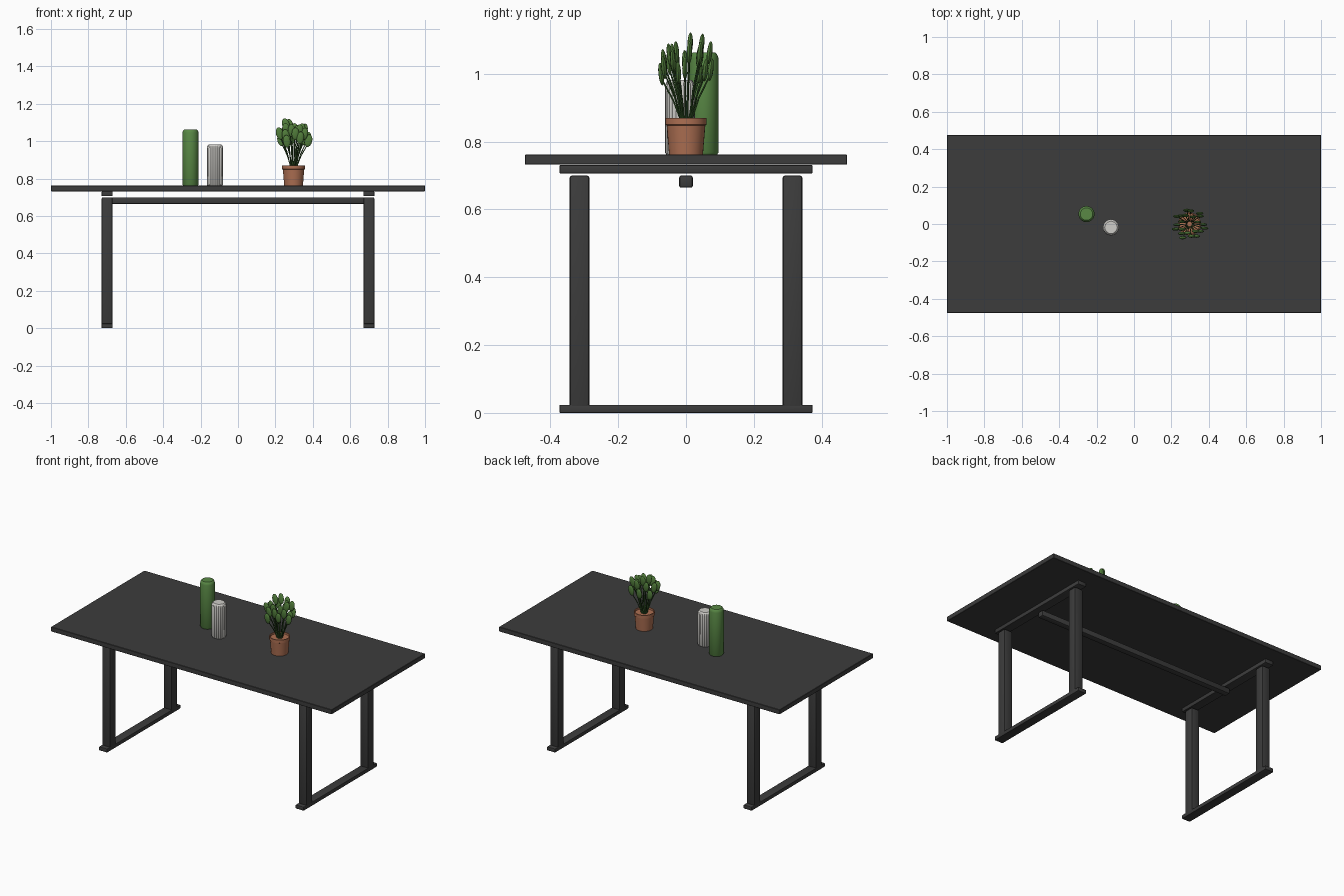
import bpy, bmesh, math, random
from mathutils import Vector, Matrix

if "Cube" in bpy.data.objects:
    bpy.data.objects.remove(bpy.data.objects["Cube"])

random.seed(4)


def material(name, rgb):
    m = bpy.data.materials.new(name)
    m.diffuse_color = (*rgb, 1)
    m.use_nodes = True
    m.node_tree.nodes["Principled BSDF"].inputs["Base Color"].default_value = m.diffuse_color
    return m


CHARCOAL = material("charcoal", (0.045, 0.045, 0.045))
GREEN = material("glazed green", (0.10, 0.25, 0.06))
WHITE = material("off white", (0.62, 0.61, 0.58))
CLAY = material("terracotta", (0.42, 0.16, 0.085))
LEAF = material("leaf green", (0.085, 0.21, 0.045))
STEM = material("stem green", (0.04, 0.11, 0.025))


def finish(name, bm, mat, smooth=True):
    me = bpy.data.meshes.new(name)
    bmesh.ops.recalc_face_normals(bm, faces=bm.faces)
    bm.to_mesh(me)
    bm.free()
    me.materials.append(mat)
    ob = bpy.data.objects.new(name, me)
    bpy.context.collection.objects.link(ob)
    if smooth:
        bpy.ops.object.select_all(action='DESELECT')
        ob.select_set(True)
        bpy.context.view_layer.objects.active = ob
        bpy.ops.object.shade_smooth_by_angle(angle=math.radians(35))
    return ob


def box(name, lo, hi, mat, bevel, segments=2):
    lo, hi = Vector(lo), Vector(hi)
    bm = bmesh.new()
    bmesh.ops.create_cube(bm, size=1, matrix=Matrix.Translation((lo + hi) / 2)
                          @ Matrix.Diagonal((*(hi - lo), 1)))
    bmesh.ops.bevel(bm, geom=bm.edges[:], offset=bevel, segments=segments,
                    profile=0.5, affect='EDGES')
    return finish(name, bm, mat)


def lathe(name, profile, centre, mat, sides=32, ribs=0, depth=0.0):
    """Revolve (radius, z) points, closing both ends; optional vertical ribs."""
    bm = bmesh.new()
    rings = []
    for r, z in profile:
        ring = []
        for i in range(sides):
            a = math.tau * i / sides
            rr = r - depth * (0.5 - 0.5 * math.cos(ribs * a))
            ring.append(bm.verts.new((centre[0] + rr * math.cos(a),
                                      centre[1] + rr * math.sin(a), z)))
        rings.append(ring)
    for a, b in zip(rings, rings[1:]):
        for i in range(sides):
            j = (i + 1) % sides
            bm.faces.new((a[i], a[j], b[j], b[i]))
    bm.faces.new(rings[0])
    bm.faces.new(rings[-1])
    return finish(name, bm, mat)


def vase(name, centre, radius, top, mat, **kw):
    s = 0.018
    profile = [(radius - 0.004, 0.762), (radius, 0.768), (radius, top - s),
               (radius - 0.002, top - s * 0.6), (radius - 0.006, top - s * 0.2),
               (radius - 0.010, top)]
    return lathe(name, profile, centre, mat, **kw)


# Table top
box("table_top", (-1, -0.475, 0.732), (1, 0.475, 0.762), CHARCOAL, 0.002, 1)

# Two leg frames: upper rail, foot rail and a pair of posts
for side, x in (("left", -0.7), ("right", 0.7)):
    w = 0.029
    box(side + "_upper_rail", (x - w, -0.373, 0.706), (x + w, 0.373, 0.731), CHARCOAL, 0.003)
    box(side + "_foot_rail", (x - w, -0.373, 0), (x + w, 0.373, 0.024), CHARCOAL, 0.003)
    for end, y in (("front", -0.314), ("back", 0.314)):
        box(f"{side}_{end}_leg", (x - w, y - w, 0.012), (x + w, y + w, 0.70), CHARCOAL, 0.007)

# Long beam below the top
box("centre_beam", (-0.7, -0.02, 0.664), (0.7, 0.02, 0.70), CHARCOAL, 0.006)

# Vases
vase("tall_vase", (-0.254, 0.053), 0.043, 1.063, GREEN)
vase("short_vase", (-0.123, -0.018), 0.044, 0.982, WHITE, sides=96, ribs=24, depth=0.002)

# Plant pot with a rim
PX = 0.297
lathe("plant_pot", [(0.050, 0.762), (0.057, 0.848), (0.061, 0.850), (0.061, 0.870),
                    (0.055, 0.870), (0.054, 0.860)], (PX, 0), CLAY)

# Stems fan out from the pot, each carrying one flat oval leaf
stems, leaves = bmesh.new(), bmesh.new()
COUNT = 22
for k in range(COUNT):
    a = math.tau * k / COUNT + random.uniform(-0.08, 0.08)
    reach = (0.078, 0.048, 0.066)[k % 3] + random.uniform(-0.006, 0.006)
    height = (1.015, 1.06, 1.04)[k % 3] + random.uniform(-0.03, 0.02)
    out = Vector((math.cos(a), math.sin(a), 0))
    base = Vector((PX, 0, 0.858)) + out * 0.015
    tip = Vector((PX, 0, height)) + out * reach
    knee = base.lerp(tip, 0.5) - out * 0.006
    for p, q in ((base, knee), (knee, tip)):
        d = q - p
        rot = d.to_track_quat('Z', 'Y').to_matrix().to_4x4()
        bmesh.ops.create_cone(stems, cap_ends=True, segments=6, radius1=0.0028,
                              radius2=0.0024, depth=d.length,
                              matrix=Matrix.Translation((p + q) / 2) @ rot)
    lean = Matrix.Rotation(0.25 * math.cos(a), 4, 'Y') @ Matrix.Rotation(-0.12 * math.sin(a), 4, 'X')
    bmesh.ops.create_uvsphere(leaves, u_segments=12, v_segments=8, radius=1,
                              matrix=Matrix.Translation(tip + Vector((0, 0, 0.012))) @ lean
                              @ Matrix.Diagonal((0.020, 0.008, 0.034, 1)))
finish("plant_stems", stems, STEM)
finish("plant_leaves", leaves, LEAF)
